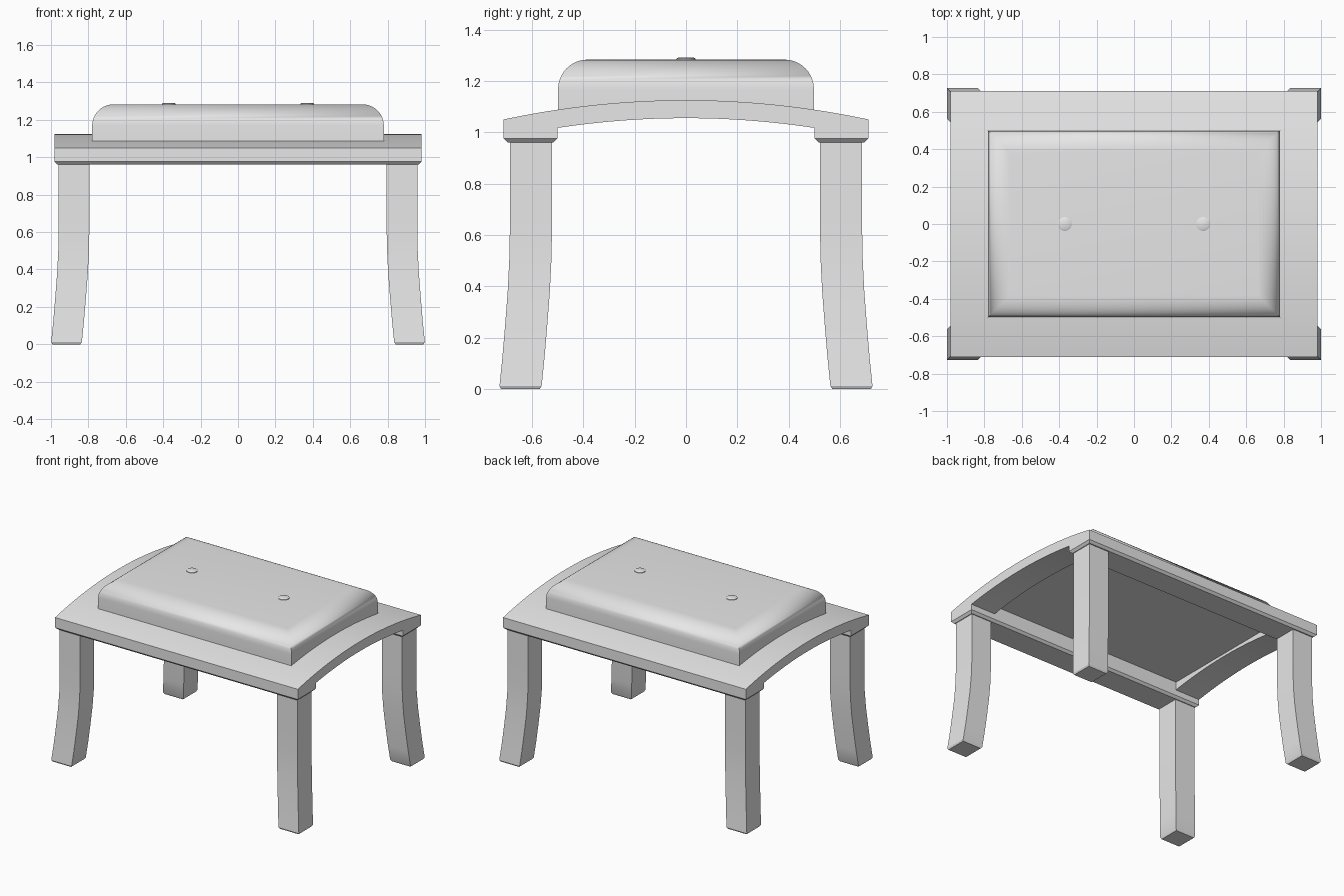
import bpy, bmesh, math

cube = bpy.data.objects.get("Cube")
if cube:
    bpy.data.objects.remove(cube, do_unlink=True)

GREY = (0.8, 0.8, 0.8, 1)
grey = bpy.data.materials.new("plain_grey")
grey.use_nodes = True
grey.diffuse_color = GREY
grey.node_tree.nodes["Principled BSDF"].inputs["Base Color"].default_value = GREY


def finish(name, bm, angle):
    """Turn a bmesh into a shaded, coloured object."""
    bmesh.ops.recalc_face_normals(bm, faces=bm.faces)
    mesh = bpy.data.meshes.new(name)
    bm.to_mesh(mesh)
    bm.free()
    mesh.materials.append(grey)
    obj = bpy.data.objects.new(name, mesh)
    bpy.context.collection.objects.link(obj)
    bpy.ops.object.select_all(action='DESELECT')
    obj.select_set(True)
    bpy.context.view_layer.objects.active = obj
    bpy.ops.object.shade_smooth_by_angle(angle=math.radians(angle))
    return obj


def loft(bm, rings):
    """Skin a stack of equal point rings and cap both ends."""
    loops = [[bm.verts.new(p) for p in ring] for ring in rings]
    n = len(loops[0])
    for a, b in zip(loops, loops[1:]):
        for i in range(n):
            j = (i + 1) % n
            bm.faces.new((a[i], a[j], b[j], b[i]))
    bm.faces.new(loops[0])
    bm.faces.new(loops[-1])


def rect(cx, cy, hx, hy, z):
    return [(cx + sx * hx, cy + sy * hy, z)
            for sx, sy in ((-1, -1), (1, -1), (1, 1), (-1, 1))]


def top_z(y):
    return 1.125 - 0.075 * (y / 0.71) ** 2


def under_z(y):
    return 1.055 - 0.038 * (y / 0.5) ** 2


def spread(a, b, n):
    return [a + (b - a) * i / n for i in range(n + 1)]


SIDES = ((-1, "right"), (1, "left"))
ENDS = ((-1, "front"), (1, "back"))

# Long rails: curved top, chamfered foot
for sy, end in ENDS:
    profile = [(y, top_z(y)) for y in spread(0.5, 0.71, 6)] + [(0.71, 0.96), (0.5, 0.96)]
    bm = bmesh.new()
    loft(bm, [[(x, sy * y, z) for y, z in profile] for x in (-0.98, 0.98)])
    low = [e for e in bm.edges if all(v.co.z < 0.97 for v in e.verts)]
    bmesh.ops.bevel(bm, geom=low, offset=0.016, segments=1, affect='EDGES')
    finish(end + "_rail", bm, 30)

# Arched side rails
for sx, side in SIDES:
    ys = spread(-0.5, 0.5, 24)
    profile = [(y, top_z(y)) for y in ys] + [(y, under_z(y)) for y in reversed(ys)]
    bm = bmesh.new()
    loft(bm, [[(sx * x, y, z) for y, z in profile] for x in (0.78, 0.98)])
    finish(side + "_arched_rail", bm, 30)

# Legs flare outward toward chamfered feet: (height, flare, half width)
LEG = [(0, 0.041, 0.075), (0.012, 0.04, 0.082), (0.12, 0.029, 0.082),
       (0.25, 0.018, 0.082), (0.38, 0.008, 0.082), (0.5, 0.002, 0.082),
       (0.6, 0, 0.082), (0.965, 0, 0.082)]
for sx, side in SIDES:
    for sy, end in ENDS:
        bm = bmesh.new()
        loft(bm, [rect(sx * (0.877 + d), sy * (0.604 + d), h, h, z) for z, d, h in LEG])
        finish(f"{end}_{side}_leg", bm, 30)

# Cushion: square plan with a rounded upper edge, set into the frame
R = 0.115
rings = [rect(0, 0, 0.78, 0.498, 1.075)]
for i in range(11):
    a = math.pi / 2 * i / 10
    inset = R * (1 - math.cos(a))
    rings.append(rect(0, 0, 0.78 - inset, 0.498 - inset, 1.168 + R * math.sin(a)))
bm = bmesh.new()
loft(bm, rings)
finish("cushion", bm, 80)

# Buttons
for sx, side in SIDES:
    bm = bmesh.new()
    circle = [(math.cos(t), math.sin(t)) for t in spread(0, math.tau, 24)[:-1]]
    loft(bm, [[(sx * 0.37 + r * c, r * s, z) for c, s in circle]
              for r, z in ((0.037, 1.275), (0.037, 1.287), (0.03, 1.291))])
    finish(side + "_button", bm, 30)
